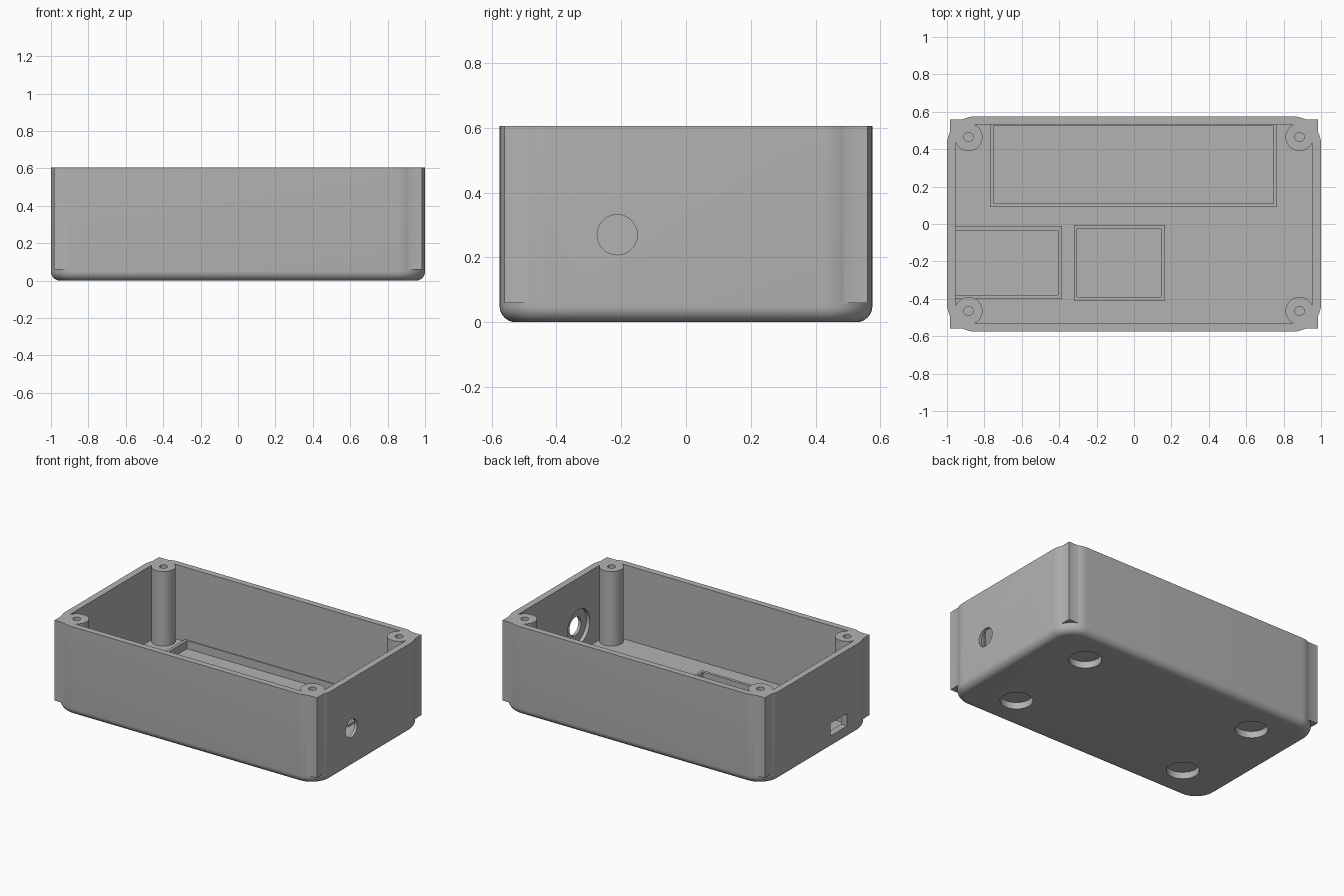
import bpy, bmesh, math

if "Cube" in bpy.data.objects:
    bpy.data.objects.remove(bpy.data.objects["Cube"], do_unlink=True)

TOP, FLOOR, POCKET, LIP = 0.605, 0.1, 0.06, 0.115
HX, HY, R, FILLET, WALL = 1.0, 0.575, 0.15, 0.05, 0.045

grey = bpy.data.materials.new("plastic_grey")
grey.use_nodes = True
colour = (0.45, 0.45, 0.45, 1)
grey.diffuse_color = colour
grey.node_tree.nodes["Principled BSDF"].inputs["Base Color"].default_value = colour


def rounded_rect(hx, hy, r, n=12):
    pts = []
    for k, (sx, sy) in enumerate([(1, 1), (-1, 1), (-1, -1), (1, -1)]):
        for i in range(n + 1):
            a = math.pi / 2 * (k + i / n)
            pts.append((sx * (hx - r) + r * math.cos(a), sy * (hy - r) + r * math.sin(a)))
    return pts


def loft(name, rings):
    """Closed solid through a stack of (outline, height) rings."""
    bm = bmesh.new()
    loops = [[bm.verts.new((x, y, z)) for x, y in pts] for pts, z in rings]
    for lo, hi in zip(loops, loops[1:]):
        for i in range(len(lo)):
            j = (i + 1) % len(lo)
            bm.faces.new((lo[i], lo[j], hi[j], hi[i]))
    bm.faces.new(loops[0][::-1])
    bm.faces.new(loops[-1])
    bmesh.ops.recalc_face_normals(bm, faces=bm.faces)
    mesh = bpy.data.meshes.new(name)
    bm.to_mesh(mesh)
    bm.free()
    mesh.materials.append(grey)
    ob = bpy.data.objects.new(name, mesh)
    bpy.context.collection.objects.link(ob)
    return ob


def box(name, x0, x1, y0, y1, z0, z1):
    pts = [(x0, y0), (x1, y0), (x1, y1), (x0, y1)]
    return loft(name, [(pts, z0), (pts, z1)])


def rod(name, x, y, r, z0, z1, n=48):
    pts = [(x + r * math.cos(2 * math.pi * i / n), y + r * math.sin(2 * math.pi * i / n))
           for i in range(n)]
    return loft(name, [(pts, z0), (pts, z1)])


def combine(target, tool, operation):
    mod = target.modifiers.new("combine", "BOOLEAN")
    mod.operation, mod.solver, mod.object = operation, "EXACT", tool
    bpy.context.view_layer.objects.active = target
    bpy.ops.object.modifier_apply(modifier=mod.name)
    bpy.data.objects.remove(tool, do_unlink=True)


def add(tool):
    combine(case, tool, "UNION")


def cut(tool):
    combine(case, tool, "DIFFERENCE")


corners = [(sx, sy) for sx in (-1, 1) for sy in (-1, 1)]

# Outer shell with a rounded lower edge
rings = []
for i in range(9):
    a = math.pi / 2 * i / 8
    inset = FILLET * (1 - math.sin(a))
    rings.append((rounded_rect(HX - inset, HY - inset, R - inset), FILLET * (1 - math.cos(a))))
rings.append((rounded_rect(HX, HY, R), TOP))
case = loft("enclosure_case", rings)

# Square corner posts above the rounded base
for sx, sy in corners:
    xs, ys = sorted((sx * 0.86, sx * 0.985)), sorted((sy * 0.43, sy * 0.56))
    add(box("corner_post", *xs, *ys, 0.06, TOP))

# Hollow interior
inner = rounded_rect(HX - WALL, HY - 0.0425, R - WALL)
cut(loft("cavity", [(inner, FLOOR), (inner, TOP + 0.1)]))

# Component frames: outer bounds, then inner pocket bounds
frames = [
    ((-0.77, 0.765, 0.09, 0.54), (-0.75, 0.745, 0.11, 0.525)),
    ((-0.97, -0.385, -0.4, -0.01), (-0.955, -0.405, -0.38, -0.035)),
    ((-0.32, 0.165, -0.41, -0.005), (-0.305, 0.145, -0.39, -0.025)),
]
for outer, pocket in frames:
    add(box("frame", *outer, FLOOR - 0.02, LIP))
    cut(box("pocket", *pocket, POCKET, LIP + 0.05))

# Screw bosses with pilot holes, and blind foot recesses underneath
for sx, sy in corners:
    add(rod("boss", sx * 0.885, sy * 0.465, 0.075, FLOOR - 0.02, TOP))
    cut(rod("pilot_hole", sx * 0.885, sy * 0.465, 0.025, 0.2, TOP + 0.1, 24))
    cut(rod("foot_recess", sx * 0.66, sy * 0.325, 0.1, -0.1, 0.045))

# Round switch hole with an inner counterbore on one end wall
for r, x0, x1 in [(0.062, 0.9, 1.1), (0.12, 0.9, 0.98)]:
    tool = rod("switch_hole", 0, 0, r, x0, x1)
    for v in tool.data.vertices:
        x, y, z = v.co
        v.co = (z, x - 0.212, y + 0.27)
    cut(tool)

# Charging port slot on the other end wall
cut(box("port_slot", -1.1, -0.9, -0.3, -0.12, 0.09, 0.175))

bpy.ops.object.select_all(action="DESELECT")
case.select_set(True)
bpy.context.view_layer.objects.active = case
bpy.ops.object.shade_smooth_by_angle(angle=math.radians(30))
